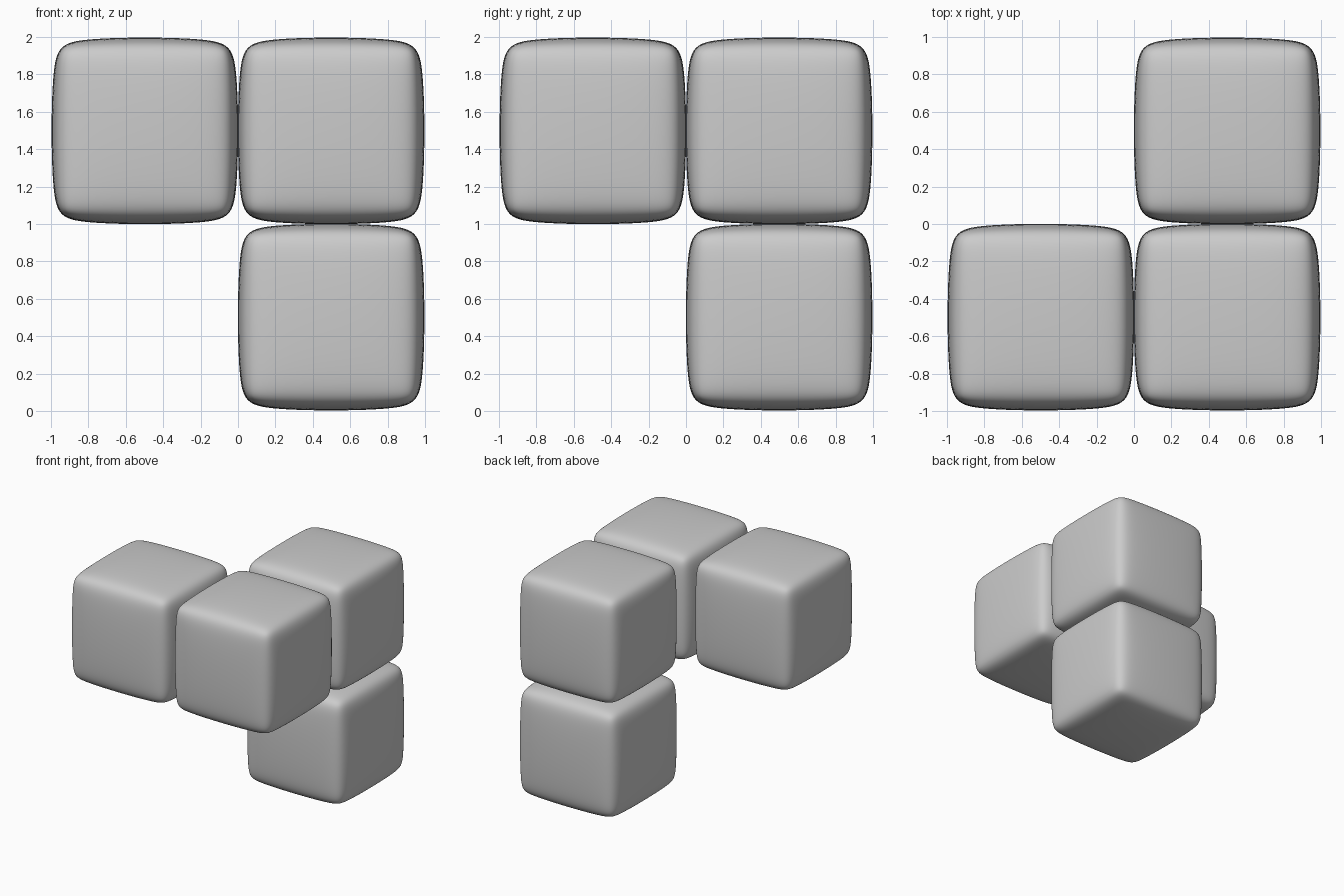
import bpy
import bmesh

if "Cube" in bpy.data.objects:
    bpy.data.objects.remove(bpy.data.objects["Cube"])

SIZE = 1.004      # overall width of one block
CHAMFER = 0.085   # edge cut that the subdivision rounds off


def soft_block(name, centre):
    """Chamfered cube, subdivided into a slightly bulging rounded block."""
    bm = bmesh.new()
    bmesh.ops.create_cube(bm, size=SIZE + CHAMFER / 12)
    bmesh.ops.bevel(bm, geom=bm.edges[:], offset=CHAMFER, offset_type='OFFSET',
                    segments=1, profile=0.5, affect='EDGES')
    for f in bm.faces:
        f.smooth = True
    mesh = bpy.data.meshes.new(name)
    bm.to_mesh(mesh)
    bm.free()
    ob = bpy.data.objects.new(name, mesh)
    ob.location = centre
    bpy.context.collection.objects.link(ob)
    sub = ob.modifiers.new("round", 'SUBSURF')
    sub.levels = sub.render_levels = 4
    return ob


# Three blocks in an L on the upper layer, one below the rear block
d = 1 - SIZE / 2
soft_block("left_block", (-d, -d, 1 + d))
soft_block("corner_block", (d, -d, 1 + d))
soft_block("rear_block", (d, d, 1 + d))
soft_block("lower_block", (d, d, 1 - d))
